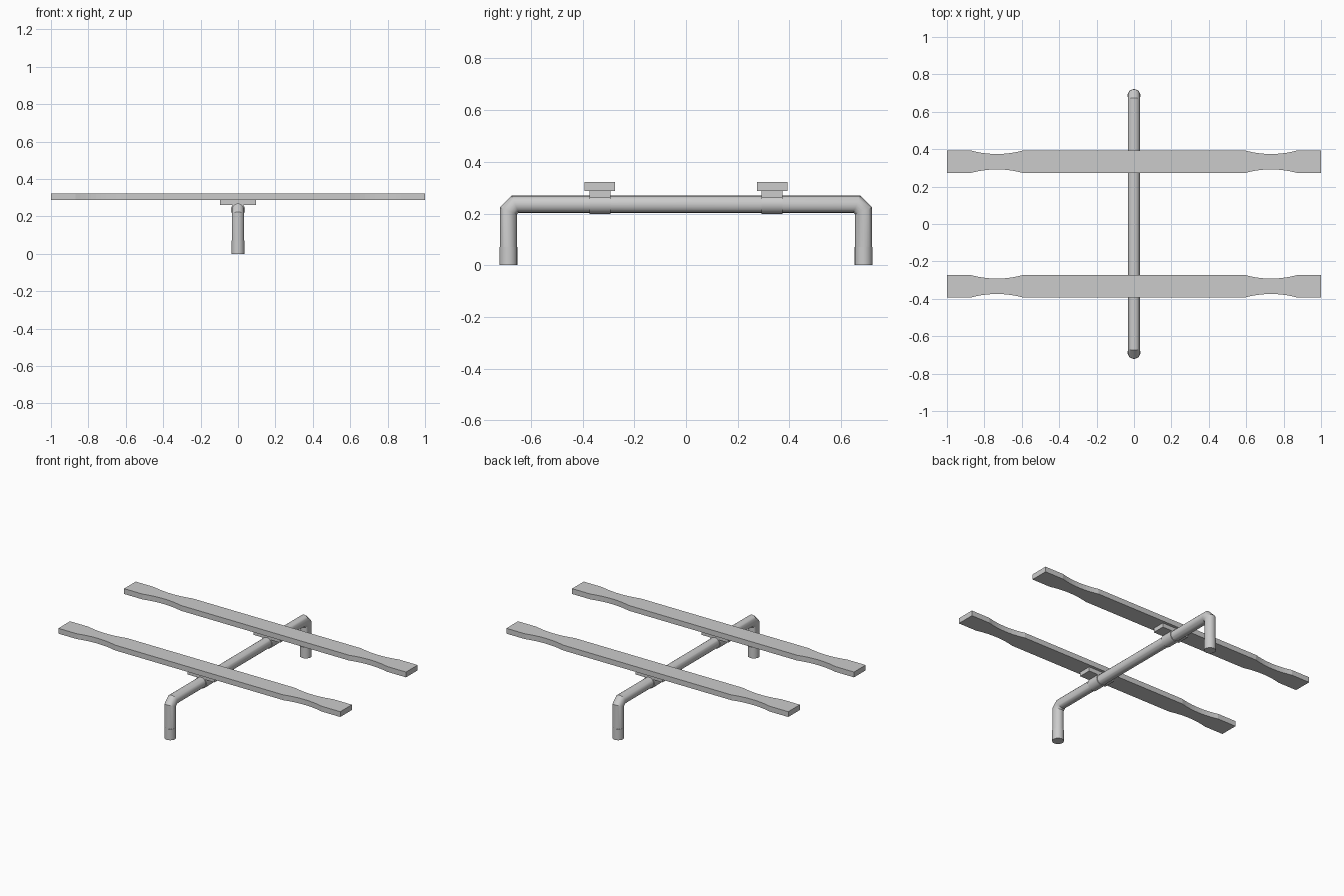
import bpy, bmesh, math
from mathutils import Vector

if "Cube" in bpy.data.objects:
    bpy.data.objects.remove(bpy.data.objects["Cube"])


def finish(name, bm, smooth=False):
    bmesh.ops.recalc_face_normals(bm, faces=bm.faces)
    me = bpy.data.meshes.new(name)
    bm.to_mesh(me)
    bm.free()
    ob = bpy.data.objects.new(name, me)
    bpy.context.collection.objects.link(ob)
    if smooth:
        bpy.ops.object.select_all(action='DESELECT')
        bpy.context.view_layer.objects.active = ob
        ob.select_set(True)
        bpy.ops.object.shade_smooth_by_angle(angle=math.radians(30))
    return ob


def tube(name, path, r, sides=20):
    """Mitred capped tube along a path of (y, z) points in the x = 0 plane."""
    bm = bmesh.new()
    pts = [Vector(p) for p in path]
    rings = []
    for i, p in enumerate(pts):
        d0 = (p - pts[i - 1]).normalized() if i else (pts[1] - p).normalized()
        d1 = (pts[i + 1] - p).normalized() if i < len(pts) - 1 else d0
        t = (d0 + d1).normalized()
        n = Vector((-t.y, t.x)) / t.dot(d0)      # widen along the mitre
        ring = []
        for k in range(sides):
            a = 2 * math.pi * k / sides
            q = p + n * r * math.sin(a)
            ring.append(bm.verts.new((r * math.cos(a), q.x, q.y)))
        rings.append(ring)
    for a, b in zip(rings, rings[1:]):
        for k in range(sides):
            j = (k + 1) % sides
            bm.faces.new((a[k], a[j], b[j], b[k]))
    bm.faces.new(rings[0])
    bm.faces.new(rings[-1])
    return finish(name, bm, True)


def prism(name, outline, y, z0, z1):
    """Extrude an (x, y) outline upward from z0 to z1."""
    bm = bmesh.new()
    f = bm.faces.new([bm.verts.new((px, py + y, z0)) for px, py in outline])
    ext = bmesh.ops.extrude_face_region(bm, geom=[f])['geom']
    for v in ext:
        if isinstance(v, bmesh.types.BMVert):
            v.co.z = z1
    return finish(name, bm)


# Bent pipe frame with two legs
LEG_Y, BAR_Z, R = 0.687, 0.236, 0.033
half = [(LEG_Y, 0), (LEG_Y, 0.21), (LEG_Y - 0.026, BAR_Z)]
tube("pipe_frame", [(-y, z) for y, z in half] + half[::-1], R)

# Slat outline: shallow arc grips near both ends
HW, N = 0.059, 10
c, h, depth = 0.733, 0.135, 0.018
rad = (h * h + depth * depth) / (2 * depth)
grip = []
for i in range(N + 1):
    u = -h + 2 * h * i / N
    grip.append((c + u, HW - (math.sqrt(rad * rad - u * u) - (rad - depth))))
upper = [(-1, HW)] + [(-x, y) for x, y in grip[::-1]] + grip + [(1, HW)]
slat = upper + [(x, -y) for x, y in upper[::-1]]
plate = [(-0.095, -0.041), (0.095, -0.041), (0.095, 0.041), (-0.095, 0.041)]

for side, s in (("front", -1), ("back", 1)):
    y = s * 0.333
    prism(side + "_slat", slat, y, 0.288, 0.322)
    # Mounting plate and the sleeve that clamps it to the pipe
    prism(side + "_plate", plate, y, 0.261, 0.288)
    tube(side + "_sleeve", [(y - 0.041, BAR_Z), (y + 0.041, BAR_Z)], 0.038)
    # Foot sleeve
    tube(side + "_foot", [(s * LEG_Y, 0), (s * LEG_Y, 0.07)], 0.0345)
